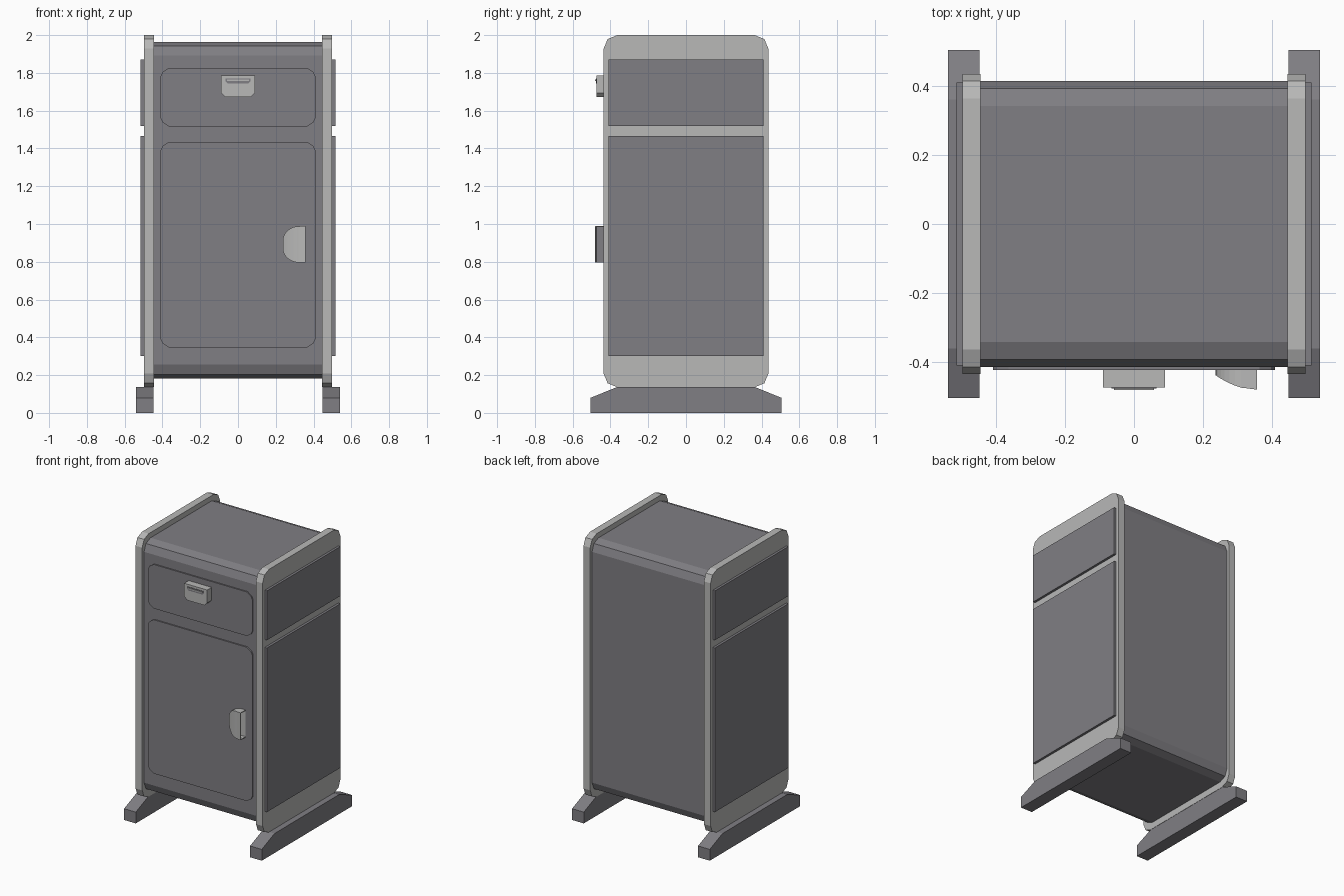
import bpy, bmesh, math
from mathutils import Vector

if "Cube" in bpy.data.objects:
    bpy.data.objects.remove(bpy.data.objects["Cube"])


def material(name, rgb):
    m = bpy.data.materials.new(name)
    m.diffuse_color = (*rgb, 1)
    m.use_nodes = True
    m.node_tree.nodes["Principled BSDF"].inputs["Base Color"].default_value = m.diffuse_color
    return m


DARK = material("dark grey", (0.215, 0.21, 0.228))
LIGHT = material("light grey", (0.48, 0.48, 0.475))


def finish(name, bm, *mats):
    bmesh.ops.recalc_face_normals(bm, faces=bm.faces)
    me = bpy.data.meshes.new(name)
    bm.to_mesh(me)
    bm.free()
    for m in mats:
        me.materials.append(m)
    ob = bpy.data.objects.new(name, me)
    bpy.context.collection.objects.link(ob)
    return ob


def prism_bm(points, axis, a, b):
    """Extrude a 2D outline along x (points are y,z) or y (points are x,z)."""
    bm = bmesh.new()
    place = (lambda p, d: (d, p[0], p[1])) if axis == "x" else (lambda p, d: (p[0], d, p[1]))
    r1 = [bm.verts.new(place(p, a)) for p in points]
    r2 = [bm.verts.new(place(p, b)) for p in points]
    bm.faces.new(r1)
    bm.faces.new(r2)
    for i in range(len(points)):
        j = (i + 1) % len(points)
        bm.faces.new((r1[i], r1[j], r2[j], r2[i]))
    bmesh.ops.recalc_face_normals(bm, faces=bm.faces)
    return bm


def prism(name, points, axis, a, b, mat):
    return finish(name, prism_bm(points, axis, a, b), mat)


def cut_corners(w, z0, z1, steps):
    """Rectangle outline whose corners follow (inset across, inset along z) steps."""
    right_top = [(w - i, z1 - k) for i, k in steps]
    right_bot = [(w - i, z0 + k) for i, k in reversed(steps)]
    right = right_bot + right_top
    return right + [(-p, z) for p, z in reversed(right)]


def rect(w, z0, z1):
    return [(-w, z0), (w, z0), (w, z1), (-w, z1)]


ROUND = [(0, 0.072), (0.021, 0.021), (0.072, 0)]

# Cabinet shell
prism("cabinet_body", cut_corners(0.415, 0.183, 1.963, ROUND), "x", -0.46, 0.46, DARK)

# Side frames, side plates and feet
foot = [(-0.505, 0), (0.505, 0), (0.505, 0.08), (0.362, 0.138), (-0.362, 0.138), (-0.505, 0.08)]
for side, s in (("left", -1), ("right", 1)):
    prism(side + "_side_frame", cut_corners(0.436, 0.136, 2.0, ROUND), "x", s * 0.446, s * 0.498, LIGHT)
    prism(side + "_lower_side_plate", rect(0.411, 0.302, 1.465), "x", s * 0.49, s * 0.515, DARK)
    prism(side + "_upper_side_plate", rect(0.411, 1.52, 1.87), "x", s * 0.49, s * 0.515, DARK)
    prism(side + "_foot", foot, "x", s * 0.448, s * 0.54, DARK)

# Door and drawer fronts
CHAMFER = [(0, 0.045), (0.012, 0.022), (0.045, 0)]
prism("door", cut_corners(0.41, 0.345, 1.435, CHAMFER), "y", -0.424, -0.40, DARK)
prism("drawer_front", cut_corners(0.41, 1.515, 1.827, CHAMFER), "y", -0.424, -0.40, DARK)

# Drawer handle: block with cut lower corners and a dark slot in its face
pull = [(-0.068, 1.672), (0.068, 1.672), (0.09, 1.694), (0.09, 1.786), (-0.09, 1.786), (-0.09, 1.694)]
prism("drawer_handle", pull, "y", -0.474, -0.42, LIGHT)
slot = [(-0.055, 1.745), (0.055, 1.745), (0.066, 1.756), (0.066, 1.77), (-0.066, 1.77), (-0.066, 1.756)]
prism("drawer_handle_slot", slot, "y", -0.477, -0.47, DARK)
prism("drawer_handle_lip", rect(0.058, 1.757, 1.765), "y", -0.482, -0.47, LIGHT)

# Door handle: D-shaped cup with a curved front, hollow and open to the right
bm = bmesh.new()
N = 8
cols = []
for i in range(N + 1):
    t = i / N * math.pi / 2
    x = 0.357 if i == N else 0.237 + 0.09 * (1 - math.cos(t))
    if i == N - 1:
        x = 0.31
    h = 0.02 + 0.077 * math.sin(t)
    y = -0.481 + 0.042 * ((0.357 - x) / 0.12) ** 2
    cols.append([bm.verts.new(c) for c in
                 ((x, y, 0.892 + h), (x, y, 0.892 - h), (x, -0.42, 0.892 - h), (x, -0.42, 0.892 + h))])
for a, b in zip(cols, cols[1:]):
    for k in range(4):
        m = (k + 1) % 4
        bm.faces.new((a[k], a[m], b[m], b[k]))
bm.faces.new(cols[0])
opening = bm.faces.new(cols[-1])
bmesh.ops.recalc_face_normals(bm, faces=bm.faces)
bmesh.ops.inset_region(bm, faces=[opening], thickness=0.007)
pocket = bmesh.ops.extrude_face_region(bm, geom=[opening])
verts = [g for g in pocket["geom"] if isinstance(g, bmesh.types.BMVert)]
bmesh.ops.translate(bm, verts=verts, vec=Vector((-0.045, 0, 0)))
if opening.is_valid:
    bmesh.ops.delete(bm, geom=[opening], context="FACES_ONLY")
bm.normal_update()
for f in bm.faces:
    c = f.calc_center_median()
    if f.normal.x > 0.9 and c.x < 0.34:
        f.material_index = 1
handle = finish("door_handle", bm, LIGHT, DARK)
